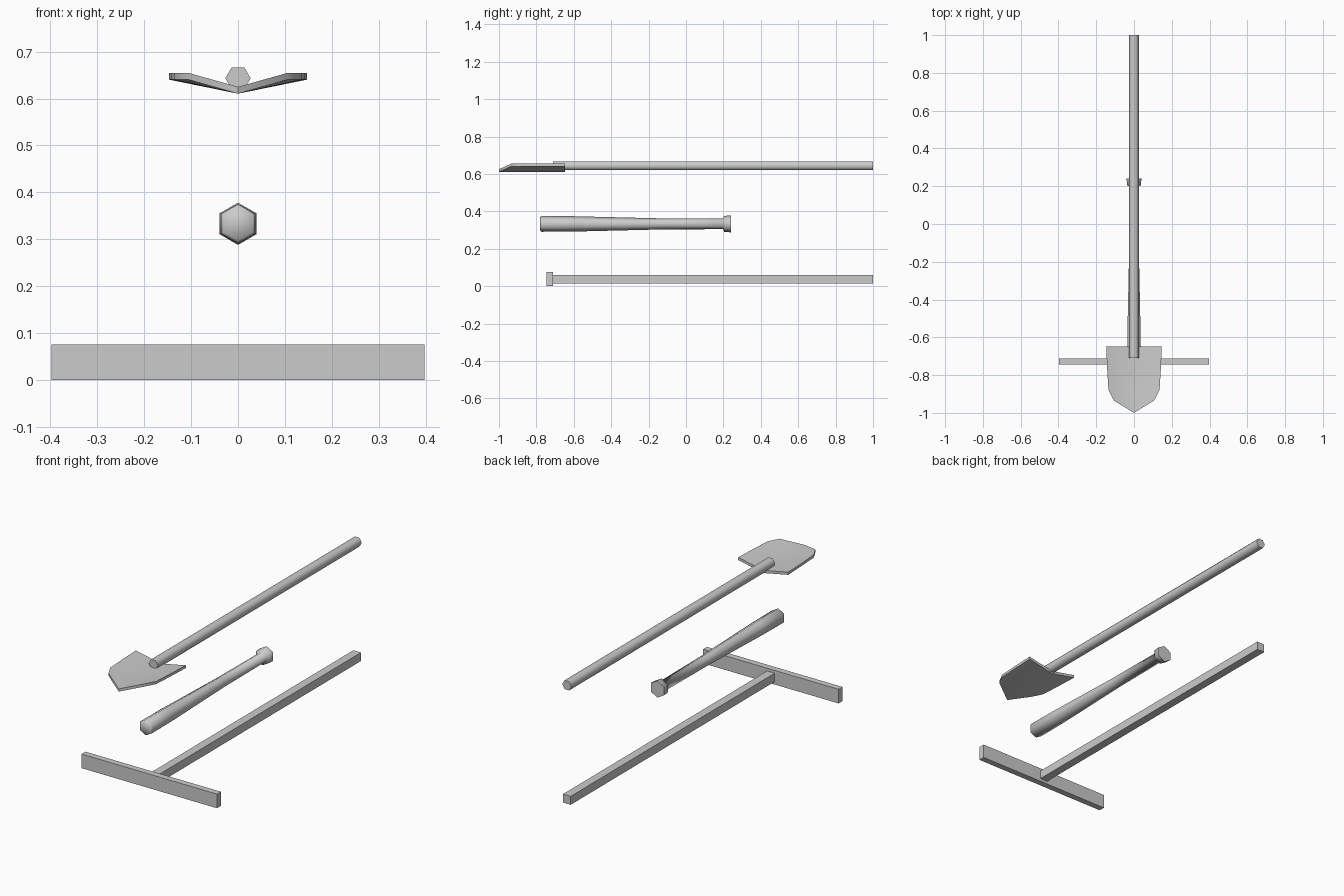
import bpy, bmesh, math

if "Cube" in bpy.data.objects:
    bpy.data.objects.remove(bpy.data.objects["Cube"])


def finish(name, bm, smooth=True):
    bmesh.ops.recalc_face_normals(bm, faces=bm.faces)
    me = bpy.data.meshes.new(name)
    bm.to_mesh(me)
    bm.free()
    ob = bpy.data.objects.new(name, me)
    bpy.context.collection.objects.link(ob)
    if smooth:
        bpy.ops.object.select_all(action='DESELECT')
        ob.select_set(True)
        bpy.context.view_layer.objects.active = ob
        bpy.ops.object.shade_smooth_by_angle(angle=math.radians(62))
    return ob


def box(name, lo, hi):
    bm = bmesh.new()
    bmesh.ops.create_cube(bm, size=1)
    for v in bm.verts:
        v.co = [(a + b) / 2 + c * (b - a) for a, b, c in zip(lo, hi, v.co)]
    return finish(name, bm, smooth=False)


def hex_rod(name, profile, z, turn=0.0):
    """Six-sided rod along y; profile is a list of (y, radius)."""
    bm = bmesh.new()
    rings = []
    for y, r in profile:
        angles = [turn + i * math.pi / 3 for i in range(6)]
        rings.append([bm.verts.new((r * math.cos(a), y, z + r * math.sin(a))) for a in angles])
    for a, b in zip(rings, rings[1:]):
        for i in range(6):
            j = (i + 1) % 6
            bm.faces.new((a[i], a[j], b[j], b[i]))
    bm.faces.new(rings[0])
    bm.faces.new(rings[-1])
    return finish(name, bm)


# Bottom tool: T-shaped wooden pusher
box("pusher_head", (-0.398, -0.745, 0), (0.398, -0.712, 0.075))
box("pusher_handle", (-0.0225, -0.712, 0.015), (0.0225, 1, 0.06))

# Middle tool: bat with flared knob
hex_rod("bat", [(-0.78, 0.036), (-0.772, 0.042), (-0.60, 0.041), (-0.15, 0.030),
                (0.198, 0.028), (0.205, 0.043), (0.24, 0.045)], 0.333, math.pi / 6)

# Top tool: shovel shaft
hex_rod("shovel_handle", [(-0.71, 0.027), (1, 0.027)], 0.6435)

# Shovel blade: V-folded sheet, pointed at the front
bm = bmesh.new()
rows = []
for y, x in [(-0.935, 0.106), (-0.88, 0.135), (-0.77, 0.142), (-0.648, 0.147)]:
    rows.append([bm.verts.new((-x, y, 0.655)), bm.verts.new((0, y, 0.625)),
                 bm.verts.new((x, y, 0.655))])
tip = bm.verts.new((0, -1, 0.625))
for k in range(2):
    bm.faces.new((tip, rows[0][k], rows[0][k + 1]))
    for a, b in zip(rows, rows[1:]):
        bm.faces.new((a[k], a[k + 1], b[k + 1], b[k]))
base = list(bm.faces)
ext = bmesh.ops.extrude_face_region(bm, geom=base, use_keep_orig=True)
for v in [g for g in ext["geom"] if isinstance(g, bmesh.types.BMVert)]:
    v.co.z -= 0.0145
finish("shovel_blade", bm)
